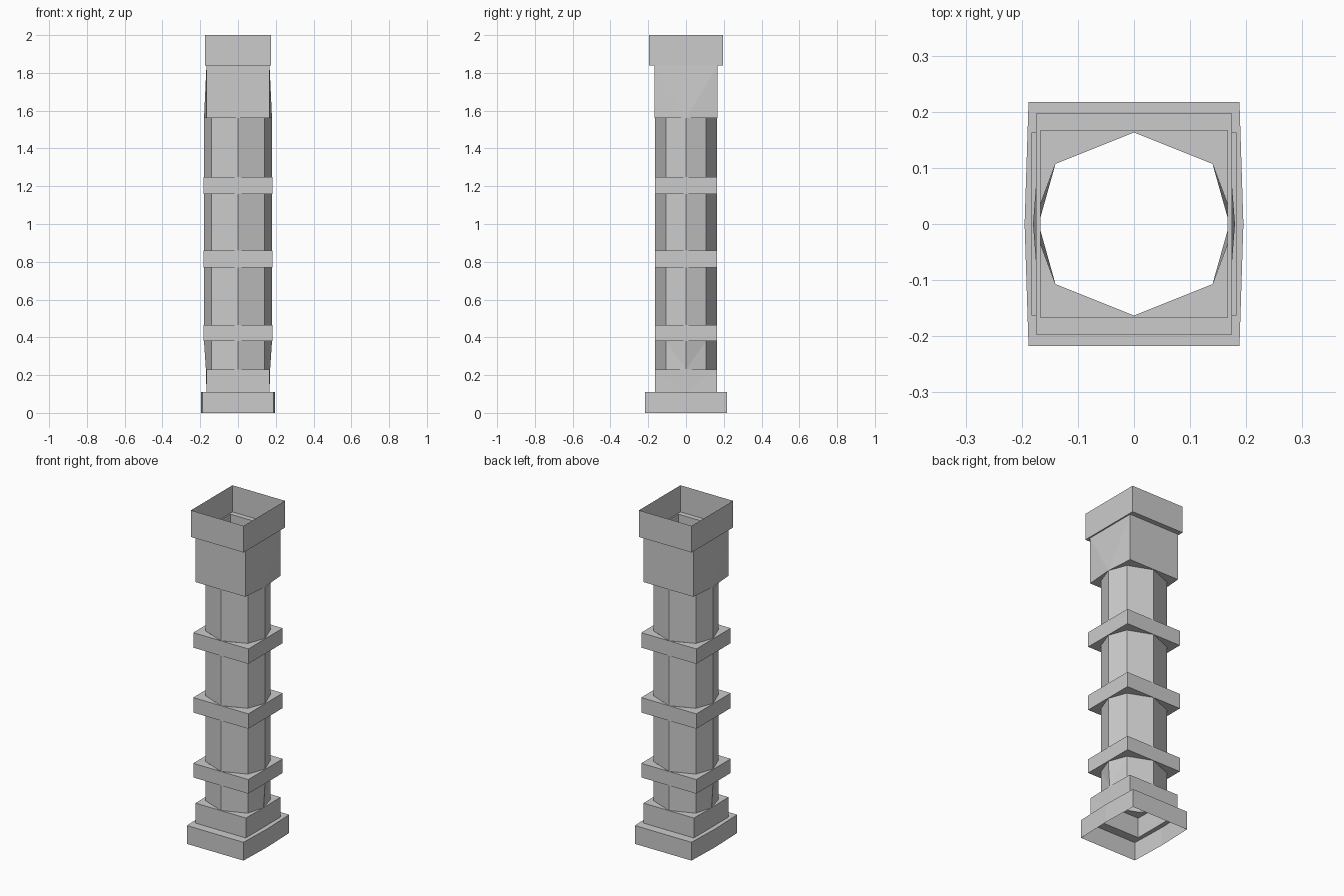
import bpy, bmesh

if "Cube" in bpy.data.objects:
    bpy.data.objects.remove(bpy.data.objects["Cube"])


def square(x, y, z, mid=None):
    """Rectangular ring with a middle point on every side (mid = bulge in x)."""
    m = x if mid is None else mid
    return [(m, 0, z), (x, y, z), (0, y, z), (-x, y, z),
            (-m, 0, z), (-x, -y, z), (0, -y, z), (x, -y, z)]


def octagon(z, side=0.18):
    """Eight-sided shaft ring."""
    return [(side, 0, z), (0.14, 0.107, z), (0, 0.163, z), (-0.14, 0.107, z),
            (-side, 0, z), (-0.14, -0.107, z), (0, -0.163, z), (0.14, -0.107, z)]


def shell(name, rings):
    """Open skin through a stack of eight-point rings."""
    bm = bmesh.new()
    loops = [[bm.verts.new(p) for p in r] for r in rings]
    for lo, hi in zip(loops, loops[1:]):
        for i in range(8):
            j = (i + 1) % 8
            # diagonal runs from the upper corner to the lower side middle
            if i % 2 == 0:
                tris = ((lo[i], lo[j], hi[j]), (lo[i], hi[j], hi[i]))
            else:
                tris = ((lo[i], lo[j], hi[i]), (lo[j], hi[j], hi[i]))
            for t in tris:
                bm.faces.new(t)
    # merge coincident points, then join the coplanar triangles
    bmesh.ops.remove_doubles(bm, verts=bm.verts, dist=0.0005)
    bmesh.ops.dissolve_limit(bm, angle_limit=0.01, verts=bm.verts, edges=bm.edges)
    me = bpy.data.meshes.new(name)
    bm.to_mesh(me)
    bm.free()
    ob = bpy.data.objects.new(name, me)
    bpy.context.collection.objects.link(ob)


# Stepped base, open underneath
shell("plinth", [square(0.188, 0.217, 0, 0.195), square(0.188, 0.217, 0.11, 0.195),
                 square(0.167, 0.164, 0.11)])
shell("base_block", [square(0.167, 0.164, 0.11), square(0.167, 0.164, 0.23, 0.17),
                     octagon(0.23, 0.17)])

# Shaft sections separated by square bands
bands = [(0.38, 0.465), (0.77, 0.86), (1.16, 1.25)]
start, side = 0.23, 0.17
for n, (z0, z1) in enumerate(bands, 1):
    shell(f"shaft_{n}", [octagon(start, side), octagon(z0)])
    shell(f"band_{n}", [octagon(z0), square(0.183, 0.1635, z0),
                        square(0.183, 0.1635, z1), octagon(z1)])
    start, side = z1, 0.18
shell("shaft_top", [octagon(start), octagon(1.56)])

# Capital block and open top collar
shell("capital_block", [octagon(1.56), square(0.167, 0.167, 1.56, 0.18),
                        square(0.167, 0.167, 1.84)])
shell("top_collar", [square(0.167, 0.167, 1.84), square(0.175, 0.197, 1.84),
                     square(0.175, 0.197, 2.0)])
